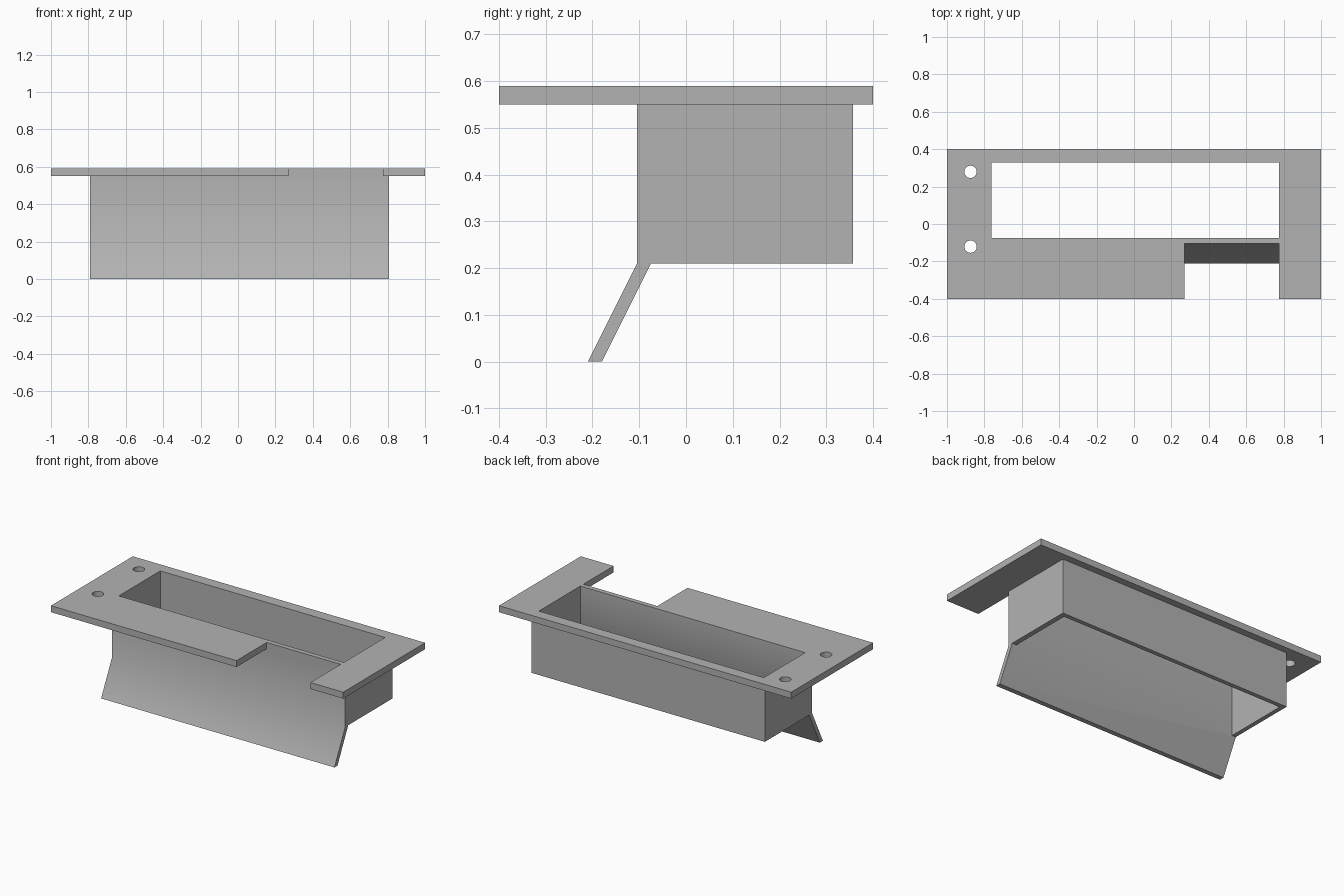
import bpy
import bmesh
from mathutils import Matrix, Vector

cube = bpy.data.objects.get("Cube")
if cube:
    bpy.data.objects.remove(cube, do_unlink=True)

grey = bpy.data.materials.new("light grey")
grey.use_nodes = True
tone = (0.45, 0.45, 0.45, 1)
grey.diffuse_color = tone
grey.node_tree.nodes["Principled BSDF"].inputs["Base Color"].default_value = tone


def finish(name, bm):
    bmesh.ops.recalc_face_normals(bm, faces=bm.faces)
    mesh = bpy.data.meshes.new(name)
    bm.to_mesh(mesh)
    bm.free()
    mesh.materials.append(grey)
    obj = bpy.data.objects.new(name, mesh)
    bpy.context.collection.objects.link(obj)
    return obj


def prism(name, outline, direction):
    """Extrude a closed 3D outline along a direction."""
    bm = bmesh.new()
    face = bm.faces.new([bm.verts.new(p) for p in outline])
    moved = bmesh.ops.extrude_face_region(bm, geom=[face])["geom"]
    verts = [v for v in moved if isinstance(v, bmesh.types.BMVert)]
    bmesh.ops.translate(bm, verts=verts, vec=Vector(direction))
    return finish(name, bm)


def combine(target, other, operation):
    mod = target.modifiers.new(operation.lower(), 'BOOLEAN')
    mod.operation = operation
    mod.solver = 'EXACT'
    mod.object = other
    bpy.context.view_layer.objects.active = target
    bpy.ops.object.modifier_apply(modifier=mod.name)
    bpy.data.objects.remove(other, do_unlink=True)


TOP, UNDER, RIM = 0.59, 0.55, 0.21
FRONT, BACK = -0.105, 0.357

# Mounting flange with a notch in its front edge
plan = [(-1, -0.4), (0.27, -0.4), (0.27, FRONT), (0.776, FRONT),
        (0.776, -0.4), (1, -0.4), (1, 0.4), (-1, 0.4)]
flange = prism("slotted_flange_chute", [(x, y, UNDER) for x, y in plan],
               (0, 0, TOP - UNDER))

# Chute body and slanted flap share one side profile
side = [(FRONT, TOP), (BACK, TOP), (BACK, RIM), (-0.075, RIM),
        (-0.18, 0), (-0.21, 0), (FRONT, RIM)]
body = prism("chute_body", [(-0.79, y, z) for y, z in side], (1.597, 0, 0))
combine(flange, body, 'UNION')

# Rectangular passage through the flange and body
opening = [(-0.763, -0.075), (0.776, -0.075), (0.776, 0.33), (-0.763, 0.33)]
passage = prism("passage_cutter", [(x, y, 0.1) for x, y in opening], (0, 0, 0.7))
combine(flange, passage, 'DIFFERENCE')

# Two screw holes
for y in (0.279, -0.121):
    bm = bmesh.new()
    bmesh.ops.create_cone(bm, cap_ends=True, segments=32, radius1=0.033,
                          radius2=0.033, depth=0.2,
                          matrix=Matrix.Translation((-0.874, y, 0.57)))
    combine(flange, finish("screw_hole_cutter", bm), 'DIFFERENCE')

# Soft shading across the shallow bend, crisp edges elsewhere
bpy.ops.object.select_all(action='DESELECT')
flange.select_set(True)
bpy.context.view_layer.objects.active = flange
bpy.ops.object.shade_smooth_by_angle(angle=0.5236)
